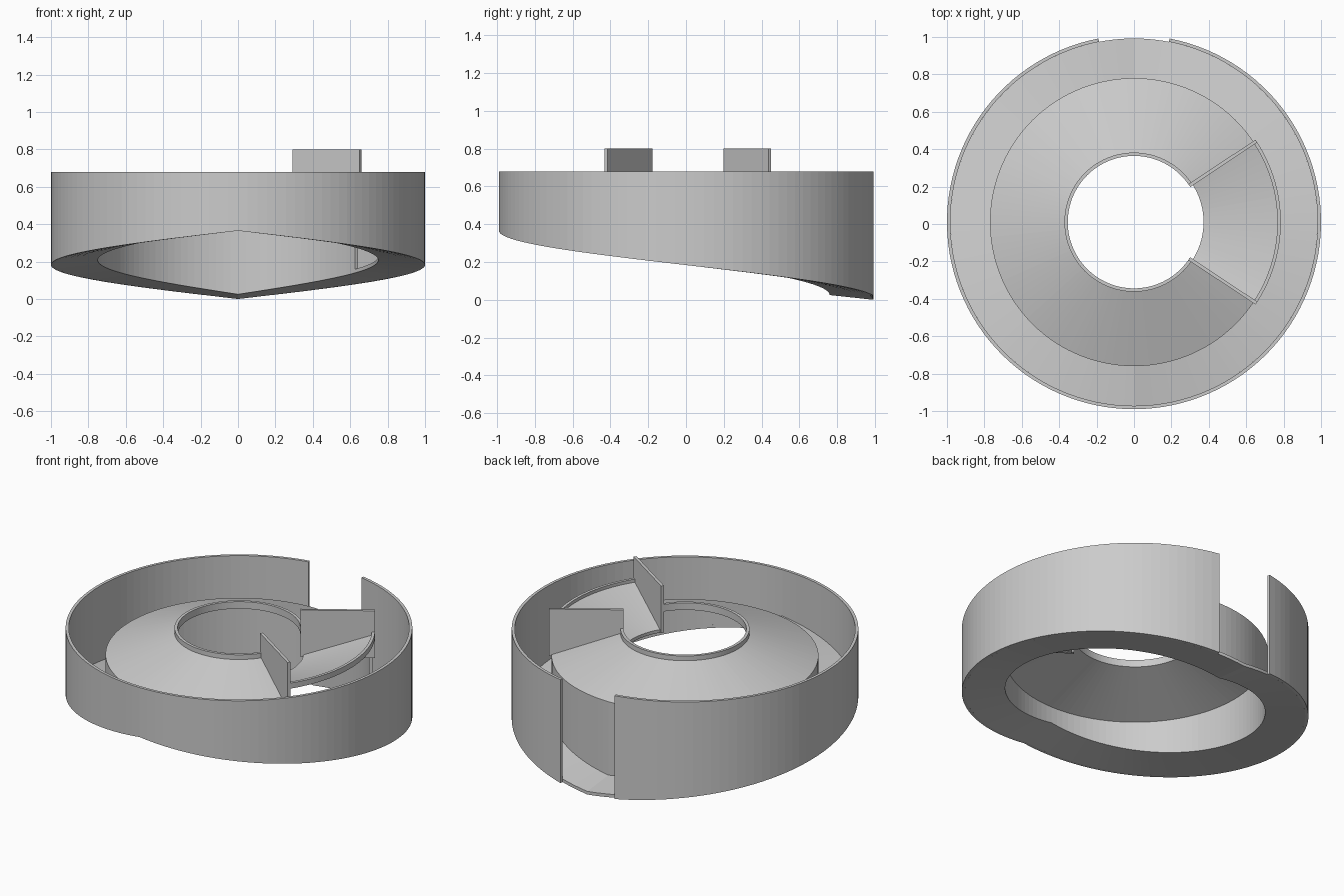
import bpy, bmesh
from math import radians, degrees, cos, sin, asin, ceil

if "Cube" in bpy.data.objects:
    bpy.data.objects.remove(bpy.data.objects["Cube"])

CY = 0.01          # common axis of all round parts
STEP = 3.0         # degrees per facet
RISE = 0.365       # ramp height from back outlet to front
HALF = 33.5        # half angle of the sector opening on +x


def ramp(a):
    """Ramp height at angle a: 0 at the back, RISE at the front, both ways round."""
    d = abs((a - 90 + 180) % 360 - 180)
    return RISE * d / 180


def sweep(name, profile, stops):
    """Sweep a closed (r, z, follow_ramp) profile through the angle stops."""
    angles = [stops[0]]
    for a, b in zip(stops, stops[1:]):
        n = ceil((b - a) / STEP)
        angles += [a + (b - a) * i / n for i in range(1, n + 1)]
    closed = abs(stops[-1] - stops[0] - 360) < 1e-6
    if closed:
        angles.pop()
    bm = bmesh.new()
    rings = [[bm.verts.new((r * cos(radians(a)), CY + r * sin(radians(a)),
                            z + k * ramp(a))) for r, z, k in profile] for a in angles]
    pairs = list(zip(rings, rings[1:] + rings[:1]))
    for p, q in pairs if closed else pairs[:-1]:
        for i in range(len(profile)):
            j = (i + 1) % len(profile)
            bm.faces.new((p[i], p[j], q[j], q[i]))
    if not closed:
        bm.faces.new(rings[0])
        bm.faces.new(rings[-1][::-1])
    return finish(name, bm)


def finish(name, bm):
    bmesh.ops.recalc_face_normals(bm, faces=bm.faces)
    me = bpy.data.meshes.new(name)
    bm.to_mesh(me)
    bm.free()
    ob = bpy.data.objects.new(name, me)
    bpy.context.collection.objects.link(ob)
    return ob


# Outer wall with the outlet gap at the back
gap = degrees(asin(0.19))
sweep("outer_wall", [(0.982, 0, 1), (1, 0, 1), (1, 0.68, 0), (0.982, 0.68, 0)],
      [90 + gap, 270, 450 - gap])

# Double helical ramp floor, tilted slightly outward
sweep("ramp_floor", [(0.75, 0.025, 1), (0.982, 0, 1), (0.982, 0.02, 1), (0.75, 0.045, 1)],
      [90, 270, 450])

# Cone with skirt down to the ramp and a lip round the centre hole
sweep("cone_and_skirt",
      [(0.77, 0.03, 1), (0.77, 0.51, 0), (0.372, 0.65, 0), (0.372, 0.68, 0),
       (0.354, 0.68, 0), (0.354, 0.635, 0), (0.75, 0.495, 0), (0.75, 0.03, 1)],
      [HALF, 90, 270, 360 - HALF])

# Inward sloping chute filling the sector, lip on its outer edge
sweep("sector_chute",
      [(0.372, 0.495, 0), (0.785, 0.63, 0), (0.785, 0.665, 0),
       (0.767, 0.665, 0), (0.767, 0.645, 0), (0.372, 0.515, 0)],
      [-HALF, HALF])

# Upright divider panels on both sides of the sector
for name, s in (("divider_back", 1), ("divider_front", -1)):
    bm = bmesh.new()
    bmesh.ops.create_cube(bm, size=1)
    a = radians(s * HALF)
    for v in bm.verts:
        r, t = 0.57 + v.co.x * 0.43, v.co.y * 0.018
        v.co = (r * cos(a) - t * sin(a), CY + r * sin(a) + t * cos(a), 0.65 + v.co.z * 0.3)
    finish(name, bm)
